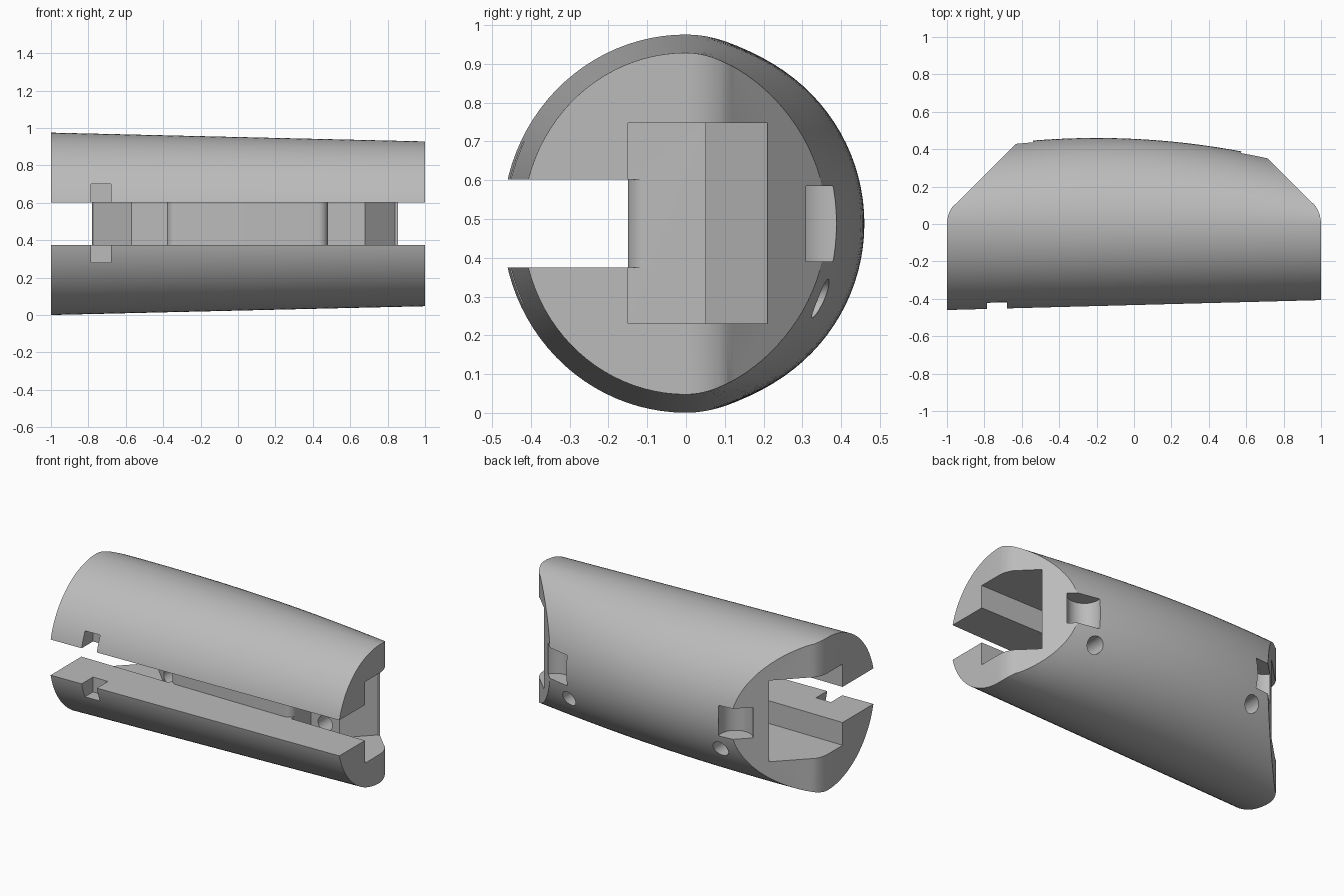
import bpy, bmesh, math

default_cube = bpy.data.objects.get("Cube")
if default_cube:
    bpy.data.objects.remove(default_cube, do_unlink=True)

grey = bpy.data.materials.new("plain grey")
grey.use_nodes = True
GREY = (0.5, 0.5, 0.5, 1.0)
grey.diffuse_color = GREY
grey.node_tree.nodes["Principled BSDF"].inputs["Base Color"].default_value = GREY

MID_Z = 0.488
SLOT = (0.375, 0.602)
POCKET = (0.23, 0.748)


def finish(name, bm):
    bmesh.ops.recalc_face_normals(bm, faces=bm.faces)
    mesh = bpy.data.meshes.new(name)
    bm.to_mesh(mesh)
    bm.free()
    mesh.materials.append(grey)
    obj = bpy.data.objects.new(name, mesh)
    bpy.context.collection.objects.link(obj)
    return obj


def prism(name, outline, z_range):
    """Extrude a plan outline between two heights."""
    bm = bmesh.new()
    low, high = z_range
    base = bm.faces.new([bm.verts.new((x, y, low)) for x, y in outline])
    new = bmesh.ops.extrude_face_region(bm, geom=[base])["geom"]
    bmesh.ops.translate(bm, vec=(0, 0, high - low),
                        verts=[v for v in new if isinstance(v, bmesh.types.BMVert)])
    return finish(name, bm)


def arc(cx, cy, r, start, end, steps):
    return [(cx + r * math.cos(math.radians(start + (end - start) * i / steps)),
             cy + r * math.sin(math.radians(start + (end - start) * i / steps)))
            for i in range(steps + 1)]


def section(x, count=96):
    """Round cross-section with a tapering front and a bowed back."""
    front = 0.447 - 0.026 * x
    tall = 0.464 - 0.0235 * x
    back = 0.46 - 0.12 * (x + 0.2) ** 2
    ring = []
    for i in range(count):
        a = math.tau * i / count
        c = math.cos(a)
        ring.append((x, c * (back if c > 0 else front), MID_Z + tall * math.sin(a)))
    return ring


# Tapered grip body
bm = bmesh.new()
STEPS = 30
rings = [[bm.verts.new(p) for p in section(-1.05 + 2.1 * i / STEPS)]
         for i in range(STEPS + 1)]
for a, b in zip(rings, rings[1:]):
    for i in range(len(a)):
        j = (i + 1) % len(a)
        bm.faces.new((a[i], a[j], b[j], b[i]))
bm.faces.new(rings[0])
bm.faces.new(rings[-1])
body = finish("grip_body", bm)


def carve(cutter, operation="DIFFERENCE"):
    mod = body.modifiers.new(cutter.name, "BOOLEAN")
    mod.object = cutter
    mod.operation = operation
    mod.solver = "EXACT"
    bpy.ops.object.select_all(action="DESELECT")
    bpy.context.view_layer.objects.active = body
    body.select_set(True)
    bpy.ops.object.modifier_apply(modifier=mod.name)
    bpy.data.objects.remove(cutter, do_unlink=True)


# Plan outline: square front, rounded shoulders, slanted back corners
right_end = [(1, -1), (1, 0)] + arc(0.83, 0, 0.17, 9, 45, 5)[:-1] + [(0.945, 0.12), (0.265, 0.8)]
left_end = [(-0.26, 0.8), (-0.95, 0.11)] + arc(-0.84, 0, 0.16, 137, 171, 5)[1:] + [(-1, 0), (-1, -1)]
carve(prism("end_shape", right_end + left_end, (-0.5, 1.5)), "INTERSECT")

# Long front slot with rounded ends on the middle block
slot = [(-1.2, -1), (1.2, -1), (1.2, -0.1)]
slot += arc(0.43, -0.1, 0.05, 0, -90, 8)
slot += arc(-0.33, -0.1, 0.05, -90, -180, 8)
slot += [(-1.2, -0.1)]
carve(prism("front_slot", slot, SLOT))

# Deep pockets entering from each end
carve(prism("right_pocket", [(1.2, -0.15), (0.48, -0.15), (0.48, 0.05),
                             (0.68, 0.05), (0.84, 0.21), (1.2, 0.21)], POCKET))
carve(prism("left_pocket", [(-1.2, -0.15), (-0.38, -0.15), (-0.38, 0.07),
                            (-0.57, 0.07), (-0.775, 0.28), (-1.2, 0.28)], POCKET))

# Round notches on the back corners
for x, y in ((0.67, 0.36), (-0.63, 0.4)):
    carve(prism("back_notch", arc(x, y, 0.1, 0, 352.5, 47), (0.39, 0.585)))

# Small notch across the front lips
carve(prism("lip_notch", [(-0.785, -1), (-0.68, -1), (-0.68, -0.34), (-0.785, -0.34)],
            (0.28, 0.70)))

# Screw holes from the back into the pockets
for x in (0.58, -0.53):
    for z in (0.295, 0.68):
        bm = bmesh.new()
        bmesh.ops.create_cone(bm, cap_ends=True, segments=32, radius1=0.05,
                              radius2=0.05, depth=0.7)
        for v in bm.verts:
            v.co = (v.co.x + x, v.co.z + 0.35, v.co.y + z)
        carve(finish("screw_hole", bm))

# Smooth curved skin, crisp edges
bpy.ops.object.shade_smooth_by_angle(angle=math.radians(25))
